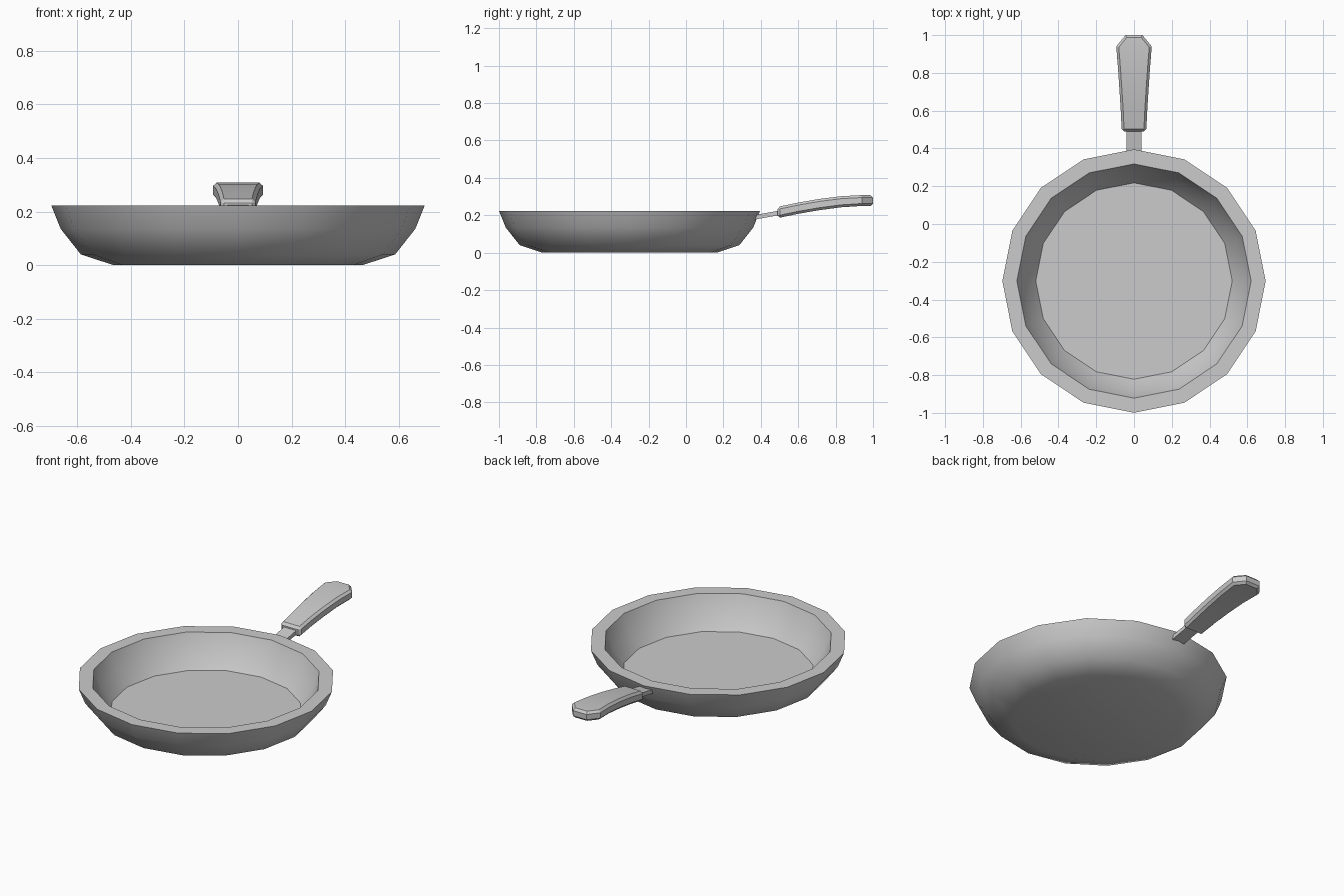
import bpy, bmesh
from math import sin, cos, pi, radians

if "Cube" in bpy.data.objects:
    bpy.data.objects.remove(bpy.data.objects["Cube"])


def loft(name, rings, smooth, bevel=0.0):
    """Skin closed rings of points, cap both ends, optionally chamfer sharp edges."""
    bm = bmesh.new()
    loops = [[bm.verts.new(p) for p in ring] for ring in rings]
    n = len(loops[0])
    for a, b in zip(loops, loops[1:]):
        for i in range(n):
            j = (i + 1) % n
            bm.faces.new((a[i], a[j], b[j], b[i]))
    bm.faces.new(loops[0])
    bm.faces.new(loops[-1])
    bmesh.ops.recalc_face_normals(bm, faces=bm.faces)
    if bevel:
        edges = [e for e in bm.edges if e.calc_face_angle(0) > radians(60)]
        bmesh.ops.bevel(bm, geom=edges, offset=bevel, offset_type='OFFSET',
                        segments=1, profile=0.5, affect='EDGES')
    mesh = bpy.data.meshes.new(name)
    bm.to_mesh(mesh)
    bm.free()
    obj = bpy.data.objects.new(name, mesh)
    bpy.context.collection.objects.link(obj)
    bpy.ops.object.select_all(action='DESELECT')
    obj.select_set(True)
    bpy.context.view_layer.objects.active = obj
    bpy.ops.object.shade_smooth_by_angle(angle=radians(smooth))
    return obj


def circle(r, z, sides=16, cy=-0.302):
    return [(r * cos(2 * pi * i / sides), cy + r * sin(2 * pi * i / sides), z)
            for i in range(sides)]


def rect(y, hw, z0, z1):
    return [(-hw, y, z0), (hw, y, z0), (hw, y, z1), (-hw, y, z1)]


# Pan bowl: outside from the base up, over the flat rim, down to the inner floor
bowl = [(0.465, 0.0), (0.587, 0.04), (0.662, 0.135), (0.697, 0.222),
        (0.62, 0.222), (0.583, 0.125), (0.52, 0.04)]
loft("pan_bowl", [circle(r, z) for r, z in bowl], 40)

# Narrow bracket between bowl and grip
loft("handle_bracket", [rect(0.355, 0.04, 0.175, 0.199),
                        rect(0.52, 0.04, 0.205, 0.229)], 30)

# Arched, flaring grip with chamfered edges
grip = [(0.49, 0.065, 0.185, 0.245), (0.60, 0.070, 0.208, 0.268),
        (0.71, 0.077, 0.227, 0.287), (0.83, 0.085, 0.243, 0.302),
        (0.94, 0.094, 0.250, 0.308), (1.0, 0.045, 0.250, 0.307)]
loft("handle_grip", [rect(*s) for s in grip], 30, bevel=0.013)
